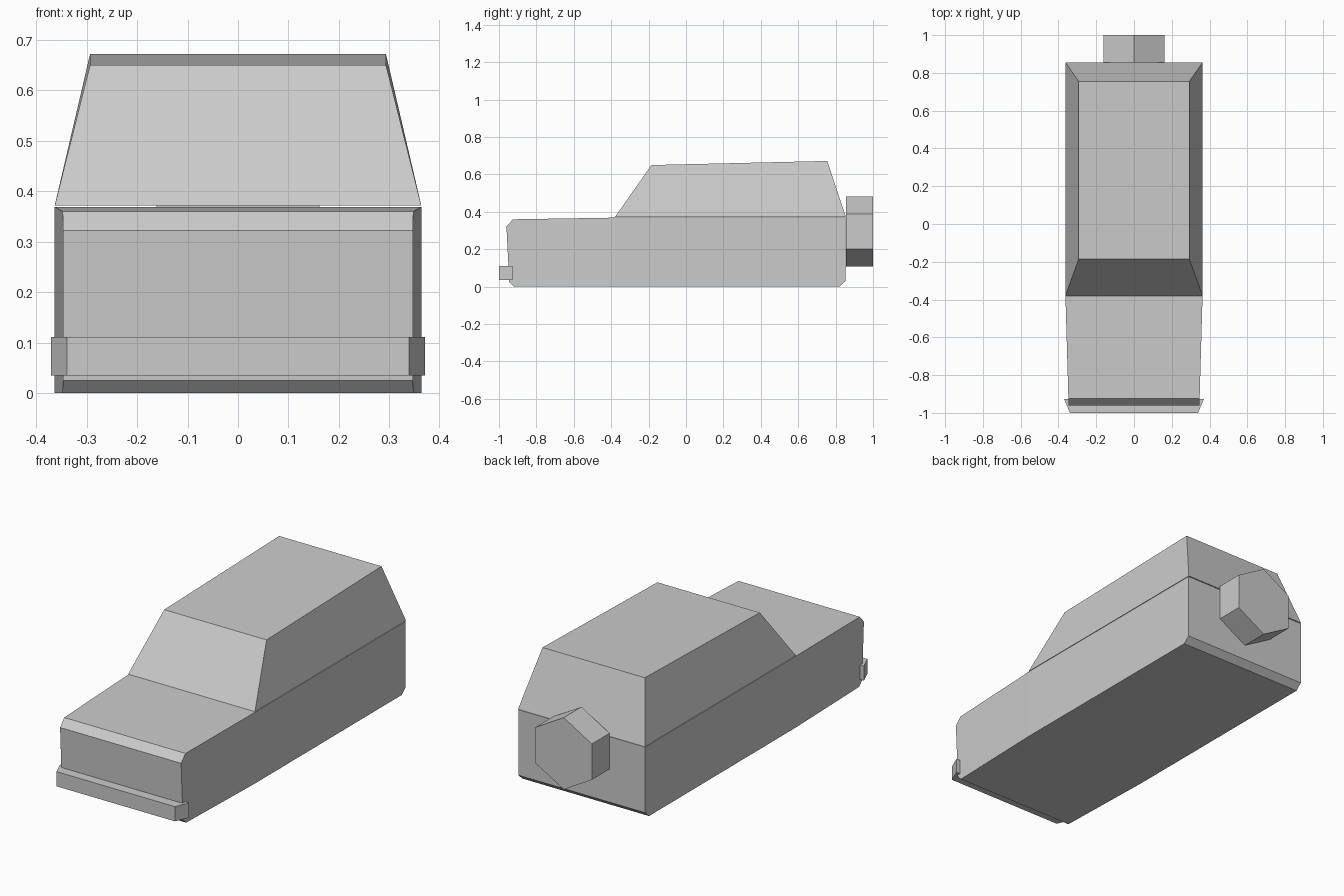
import bpy, bmesh, math
from mathutils import Matrix

if "Cube" in bpy.data.objects:
    bpy.data.objects.remove(bpy.data.objects["Cube"])


def finish(name, bm):
    bmesh.ops.recalc_face_normals(bm, faces=bm.faces)
    mesh = bpy.data.meshes.new(name)
    bm.to_mesh(mesh)
    bm.free()
    obj = bpy.data.objects.new(name, mesh)
    bpy.context.collection.objects.link(obj)
    return obj


def side_prism(profile, half_width):
    """Closed prism across x from a (y, z) side profile."""
    bm = bmesh.new()
    left = bm.faces.new([bm.verts.new((-half_width, y, z)) for y, z in profile])
    ext = bmesh.ops.extrude_face_region(bm, geom=[left], use_keep_orig=True)
    for v in ext["geom"]:
        if isinstance(v, bmesh.types.BMVert):
            v.co.x = half_width
    return bm


HALF = 0.363
HOOD_Y = -0.38

# Lower body: chamfered profile, tapering in towards the nose
bm = side_prism([(-0.92, 0), (-0.945, 0.025), (-0.96, 0.322), (-0.925, 0.36),
                 (HOOD_Y, 0.369), (0.853, 0.369), (0.853, 0.03), (0.82, 0)], HALF)
bmesh.ops.bisect_plane(bm, geom=bm.verts[:] + bm.edges[:] + bm.faces[:], dist=1e-4,
                       plane_co=(0, HOOD_Y, 0), plane_no=(0, 1, 0))
for v in bm.verts:
    if v.co.y < HOOD_Y:
        v.co.x *= 1 - 0.046 * (HOOD_Y - v.co.y) / 0.58
finish("lower_body", bm)

# Cabin: sloping windscreen and tail, sides leaning in to the roof
bm = side_prism([(HOOD_Y, 0.372), (-0.185, 0.65), (0.755, 0.672), (0.855, 0.372)], HALF)
for v in bm.verts:
    if v.co.z > 0.5:
        v.co.x = math.copysign(0.293, v.co.x)
finish("cabin", bm)

# Front bumper: bar narrowing to the front
bm = side_prism([(-1.0, 0.035), (-1.0, 0.111), (-0.927, 0.111), (-0.927, 0.035)], 0.37)
for v in bm.verts:
    if v.co.y < -0.99:
        v.co.x = math.copysign(0.339, v.co.x)
finish("front_bumper", bm)

# Spare wheel: hexagonal drum with a corner pointing up
bm = bmesh.new()
bmesh.ops.create_cone(bm, cap_ends=True, segments=6, radius1=0.186, radius2=0.186, depth=0.145,
                      matrix=Matrix.Translation((0, 0.9275, 0.295)) @ Matrix.Rotation(math.pi / 2, 4, 'X'))
xs = max(v.co.x for v in bm.verts)
if xs > 0.18:  # turn the corner upwards if it points sideways
    bmesh.ops.rotate(bm, verts=bm.verts, cent=(0, 0.9275, 0.295),
                     matrix=Matrix.Rotation(math.pi / 6, 3, 'Y'))
finish("spare_wheel", bm)
